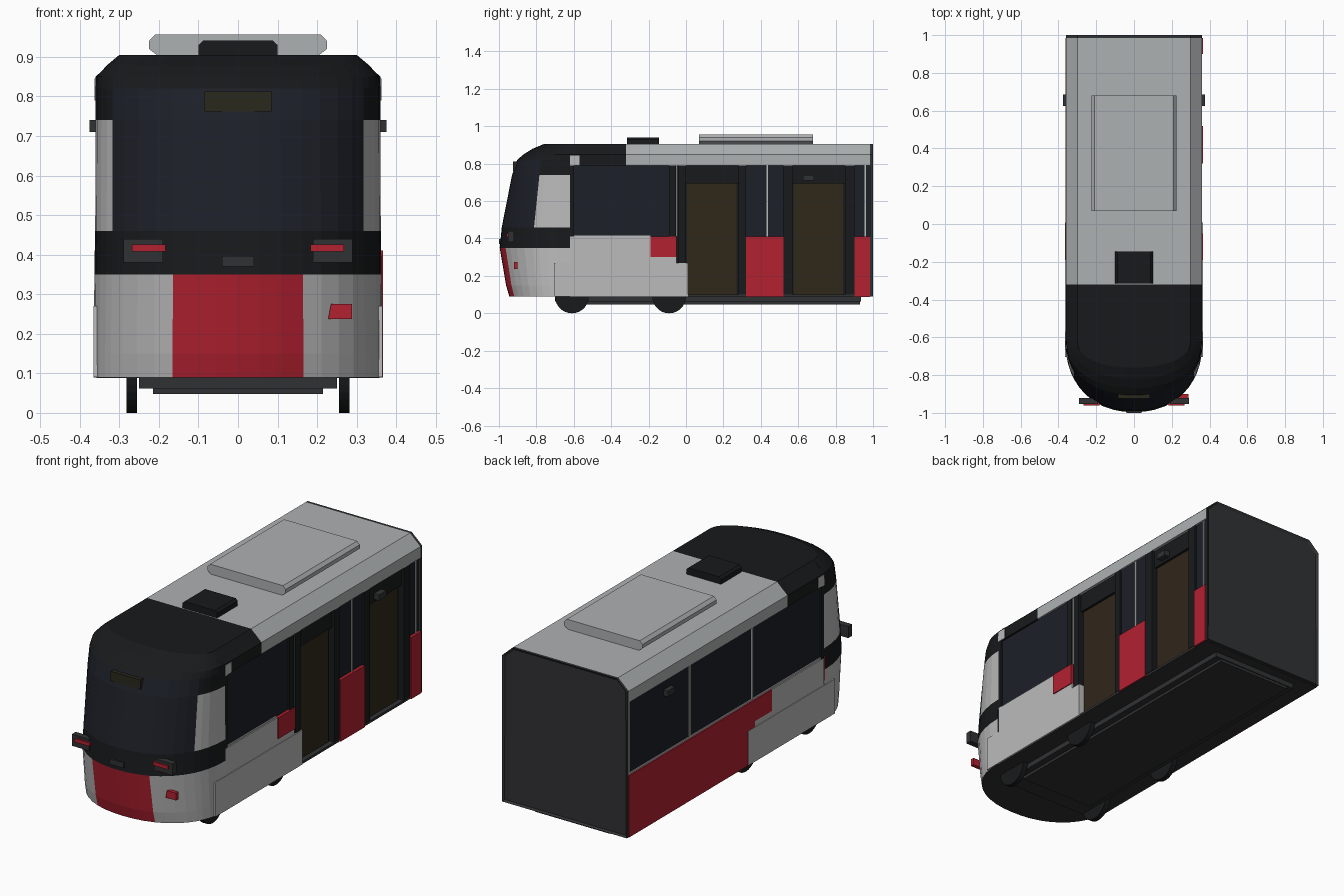
import bpy, bmesh, math

if "Cube" in bpy.data.objects:
    bpy.data.objects.remove(bpy.data.objects["Cube"])

def material(name, r, g, b):
    m = bpy.data.materials.new(name)
    m.diffuse_color = (r, g, b, 1)
    m.use_nodes = True
    m.node_tree.nodes["Principled BSDF"].inputs["Base Color"].default_value = m.diffuse_color
    return m

BLACK = material("black_paint", 0.009, 0.010, 0.011)
GLASS = material("dark_glass", 0.012, 0.014, 0.021)
RED = material("red_paint", 0.45, 0.015, 0.03)
BROWN = material("door_glass", 0.03, 0.02, 0.01)
DARK = material("chassis_dark", 0.03, 0.031, 0.033)
OLIVE = material("sign_glass", 0.022, 0.021, 0.012)
LIGHT = material("light_grey", 0.5, 0.5, 0.5)
ROOF = material("roof_grey", 0.42, 0.44, 0.45)

def finish(name, bm, mat):
    bmesh.ops.recalc_face_normals(bm, faces=bm.faces[:])
    me = bpy.data.meshes.new(name)
    bm.to_mesh(me)
    bm.free()
    me.materials.append(mat)
    ob = bpy.data.objects.new(name, me)
    bpy.context.collection.objects.link(ob)
    return ob

def prism(name, pts, axis, a, b, mat, recess=0):
    """Extrude a 2D outline along an axis from a to b."""
    place = {'x': lambda u, v, w: (w, u, v),
             'y': lambda u, v, w: (u, w, v),
             'z': lambda u, v, w: (u, v, w)}[axis]
    bm = bmesh.new()
    lo = [bm.verts.new(place(u, v, a)) for u, v in pts]
    hi = [bm.verts.new(place(u, v, b)) for u, v in pts]
    bm.faces.new(lo)
    cap = bm.faces.new(hi)
    n = len(pts)
    for i in range(n):
        j = (i + 1) % n
        bm.faces.new((lo[i], lo[j], hi[j], hi[i]))
    if recess:
        bmesh.ops.recalc_face_normals(bm, faces=bm.faces[:])
        bmesh.ops.inset_region(bm, faces=[cap], thickness=0.014, depth=-recess)
    return finish(name, bm, mat)

def box(name, x0, x1, y0, y1, z0, z1, mat):
    return prism(name, [(y0, z0), (y1, z0), (y1, z1), (y0, z1)], 'x', x0, x1, mat)

def mirrored(pts):
    return pts + [(-x, z) for x, z in reversed(pts)]

# Nose: rounded plan that changes with height (z, tip y, half width)
BACK, POWER = -0.62, 2.2
LEVELS = [(0.09, -0.945, 0.365), (0.15, -0.962, 0.365), (0.35, -0.996, 0.363),
          (0.46, -0.985, 0.361), (0.74, -0.93, 0.36), (0.82, -0.903, 0.36),
          (0.85, -0.868, 0.358), (0.88, -0.82, 0.33), (0.905, -0.76, 0.30)]
HALF = [0, .15, .3, .453, .58, .7, .8, .88, .92, .96, .99, 1]

def nose_point(f, level):
    z, tip, half = level
    depth = max(0, 1 - abs(f) ** POWER) ** (1 / POWER)
    return (f * half, BACK - (BACK - tip) * depth, z)

def nose_skin(name, i0, i1, f0, f1, mat, sides=(1, -1)):
    bm = bmesh.new()
    fr = [f for f in HALF if f0 <= f <= f1]
    for s in sides:
        rows = [[bm.verts.new(nose_point(s * f, L)) for f in fr] for L in LEVELS[i0:i1 + 1]]
        for r, q in zip(rows, rows[1:]):
            for k in range(len(fr) - 1):
                vs = (r[k], r[k + 1], q[k + 1], q[k])
                bm.faces.new(vs if s > 0 else vs[::-1])
    bmesh.ops.remove_doubles(bm, verts=bm.verts[:], dist=1e-5)
    return finish(name, bm, mat)

def nose_cap(name, level, mat):
    bm = bmesh.new()
    fr = [-f for f in reversed(HALF)] + HALF[1:]
    f = bm.faces.new([bm.verts.new(nose_point(k, level)) for k in fr])
    f.normal_update()
    if (f.normal.z > 0) != (level[0] > 0.5):
        f.normal_flip()
    me = bpy.data.meshes.new(name)
    bm.to_mesh(me)
    bm.free()
    me.materials.append(mat)
    bpy.context.collection.objects.link(bpy.data.objects.new(name, me))

nose_skin("nose_red_centre", 0, 2, 0, .453, RED)
nose_skin("nose_lower_right", 0, 2, .453, 1, LIGHT, (1,))
nose_skin("nose_lower_left", 0, 2, .453, 1, LIGHT, (-1,))
nose_skin("nose_band", 2, 3, 0, 1, BLACK)
nose_skin("windscreen", 3, 5, 0, .88, GLASS)
nose_skin("cab_window_right", 3, 4, .88, 1, LIGHT, (1,))
nose_skin("cab_window_left", 3, 4, .88, 1, LIGHT, (-1,))
nose_skin("windscreen_corner_right", 4, 5, .88, 1, BLACK, (1,))
nose_skin("windscreen_corner_left", 4, 5, .88, 1, BLACK, (-1,))
nose_skin("nose_brow", 5, 8, 0, 1, BLACK)
nose_cap("nose_floor", LEVELS[0], DARK)
nose_cap("nose_roof", LEVELS[-1], BLACK)

# Front fittings
for s, side in ((1, "right"), (-1, "left")):
    box("headlamp_" + side, s * .19, s * .29, -.952, -.92, .38, .44, DARK)
    box("lamp_strip_" + side, s * .183, s * .268, -.96, -.945, .408, .426, RED)
prism("nose_marker", [(.228, .237), (.288, .237), (.288, .275), (.235, .275)], 'y', -.92, -.9, RED)
box("number_plate", -.04, .04, -1.0, -.96, .37, .397, DARK)
box("destination_sign", -.085, .085, -.925, -.88, .762, .812, OLIVE)

# Body core, floor, roof and rear end
box("body_core", -.325, .325, BACK, .985, .095, .80, BLACK)
box("floor", -.358, .358, BACK, .985, .088, .1, DARK)
roof = mirrored([(.36, .79), (.36, .85), (.30, .905)])
prism("roof_front", roof, 'y', BACK, -.32, BLACK)
prism("roof_rear", roof, 'y', -.32, .985, ROOF)
prism("rear_end", mirrored([(.36, .09), (.36, .85), (.30, .905)]), 'y', .985, 1.0, DARK, 0.008)

# Panels and fittings shared by both sides
lower = [(BACK, .09), (.01, .09), (.01, .27), (-.05, .27), (-.05, .30),
         (-.19, .30), (-.19, .41), (BACK, .41)]
for s, side in ((1, "right"), (-1, "left")):
    prism("lower_panel_" + side, lower, 'x', s * .325, s * .361, LIGHT)
    box("bogie_skirt_" + side, s * .33, s * .365, -.705, .008, .091, .27, LIGHT)
    box("front_pillar_" + side, s * .325, s * .36, BACK, -.6, .41, .79, BLACK)
    box("gutter_block_" + side, s * .33, s * .363, BACK, -.57, .79, .845, LIGHT)
    box("side_camera_" + side, s * .34, s * .375, .625, .685, .71, .74, DARK)
    for y in (-.61, -.09):
        circle = [(y + .09 * math.cos(i * math.pi / 14), .09 + .09 * math.sin(i * math.pi / 14))
                  for i in range(28)]
        prism("wheel_" + side, circle, 'x', s * .255, s * .282, BLACK)

# Left side: long red panel and three windows
left_red = [(.01, .09), (.985, .09), (.985, .41), (-.19, .41), (-.19, .30),
            (-.05, .30), (-.05, .27), (.01, .27)]
prism("red_panel_left", left_red, 'x', -.325, -.363, RED)
box("windows_left", -.325, -.35, -.6, .985, .41, .79, GLASS)
box("window_sill_left", -.325, -.356, -.6, .985, .41, .418, LIGHT)
for y in (-.045, .47, .972):
    box("window_divider_left", -.325, -.357, y, y + .01, .41, .79, LIGHT)

# Right side: red panels, windows, pillars and two recessed doors
for y0, y1, z0 in ((-.19, -.05, .30), (.32, .52, .09), (.9, .985, .09)):
    box("red_panel_right", .325, .366, y0, y1, z0, .41, RED)
for y0, y1 in ((-.6, -.09), (.32, .52), (.9, .985)):
    box("window_right", .325, .35, y0, y1, .41, .79, GLASS)
box("window_sill_right", .325, .356, -.6, -.19, .41, .416, LIGHT)
for y0, y1, z0 in ((-.09, -.055, .41), (-.04, 0, .27), (.28, .32, .1), (.52, .57, .1), (.85, .9, .1)):
    box("door_pillar", .325, .36, y0, y1, z0, .79, BLACK)
for y in (-.053, .43, .955):
    box("window_divider_right", .325, .356, y, y + .008, .41, .79, LIGHT)
for y in (0, .57):
    box("door", .32, .332, y + .005, y + .27, .1, .695, BROWN)
    box("door_header", .32, .345, y, y + .28, .695, .79, BLACK)

# Roof equipment
unit = mirrored([(.205, .905), (.225, .92), (.225, .94), (.21, .956)])
prism("roof_unit", unit, 'y', .07, .68, ROOF)
prism("roof_box", mirrored([(.1, .905), (.1, .93), (.088, .941)]), 'y', -.315, -.145, BLACK)

# Chassis
box("chassis", -.25, .25, -.7, .935, .062, .09, DARK)
box("underframe", -.215, .215, -.6, .93, .048, .064, DARK)
